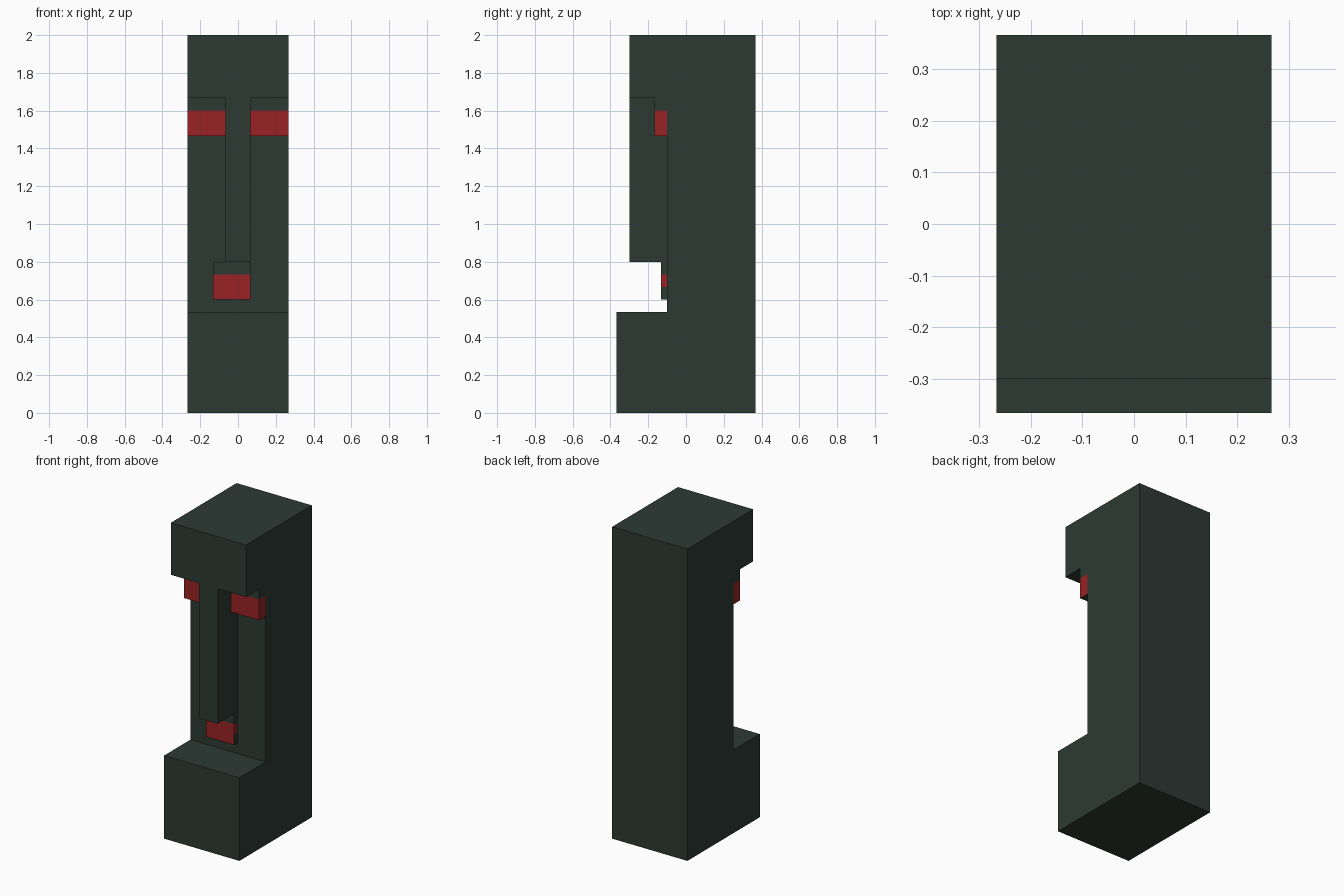
import bpy
import bmesh
from mathutils import Vector

if "Cube" in bpy.data.objects:
    bpy.data.objects.remove(bpy.data.objects["Cube"], do_unlink=True)

# Everything snaps to a block unit
U = 2 / 30
HALF_W = 4 * U
FACE_Y = -1.5 * U      # recessed front plane of the column


def material(name, colour):
    mat = bpy.data.materials.new(name)
    mat.use_nodes = True
    mat.diffuse_color = colour
    mat.node_tree.nodes["Principled BSDF"].inputs["Base Color"].default_value = colour
    return mat


STONE = material("dark green stone", (0.026, 0.042, 0.034, 1))
RED = material("red paint", (0.314, 0.016, 0.018, 1))


def finish(bm, name):
    bmesh.ops.recalc_face_normals(bm, faces=bm.faces)
    mesh = bpy.data.meshes.new(name)
    bm.to_mesh(mesh)
    bm.free()
    mesh.materials.append(STONE)
    mesh.materials.append(RED)
    obj = bpy.data.objects.new(name, mesh)
    bpy.context.collection.objects.link(obj)
    return obj


def block(name, x0, x1, front, z0, z1, cuts=(), is_red=None):
    """Box standing out from the recessed face, with painted bands."""
    bm = bmesh.new()
    bmesh.ops.create_cube(bm, size=1)
    size = Vector((x1 - x0, FACE_Y - front, z1 - z0))
    centre = Vector((x0 + x1, FACE_Y + front, z0 + z1)) / 2
    for v in bm.verts:
        v.co = v.co * size + centre
    for z in cuts:
        bmesh.ops.bisect_plane(bm, geom=bm.verts[:] + bm.edges[:] + bm.faces[:],
                               plane_co=(0, 0, z), plane_no=(0, 0, 1))
    bm.normal_update()
    if is_red:
        for f in bm.faces:
            f.material_index = int(is_red(f.calc_center_median().z, f.normal))
    return finish(bm, name)


# Column with overhanging head and projecting plinth, from a side profile
profile = [(5.5, 0), (-5.5, 0), (-5.5, 8), (-1.5, 8),
           (-1.5, 25), (-4.5, 25), (-4.5, 30), (5.5, 30)]
bm = bmesh.new()
side = bm.faces.new([bm.verts.new((-HALF_W, y * U, z * U)) for y, z in profile])
ext = bmesh.ops.extrude_face_region(bm, geom=[side])
for v in ext["geom"]:
    if isinstance(v, bmesh.types.BMVert):
        v.co.x = HALF_W
finish(bm, "column")

# Long nose hanging from the head
block("nose", -U, U, -4.5 * U, 12 * U, 25 * U)

# Brow and eye on each side, the eye band painted red
for name, x0, x1 in (("right_eye", -HALF_W, -U), ("left_eye", U, HALF_W)):
    block(name, x0, x1, -2.5 * U, 22 * U, 25 * U, [24 * U],
          lambda z, n: z < 24 * U and abs(n.z) < 0.5)

# Off-centre mouth: red front, with a narrower red band on the sides
block("mouth", -2 * U, U, -2 * U, 9 * U, 12 * U, [10 * U, 11 * U],
      lambda z, n: abs(n.z) < 0.5 and z < 11 * U and (n.y < -0.5 or z > 10 * U))
